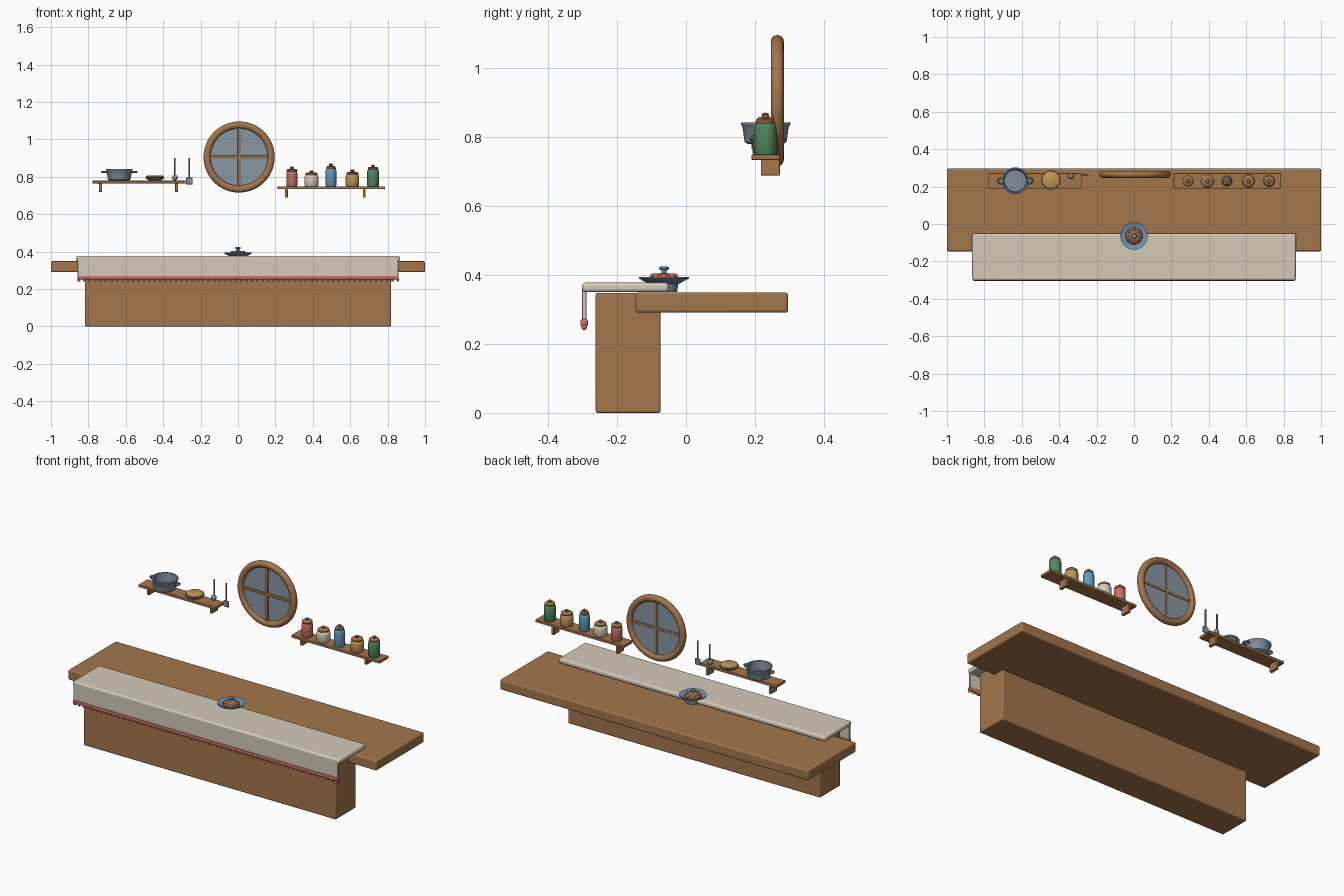
import bpy, bmesh
from math import pi, cos, sin, radians
from mathutils import Matrix, Vector

cube = bpy.data.objects.get("Cube")
if cube:
    bpy.data.objects.remove(cube, do_unlink=True)


def material(name, r, g, b):
    m = bpy.data.materials.new(name)
    m.use_nodes = True
    m.diffuse_color = (r, g, b, 1)
    bsdf = next(n for n in m.node_tree.nodes if n.type == 'BSDF_PRINCIPLED')
    bsdf.inputs["Base Color"].default_value = (r, g, b, 1)
    return m


WOOD = material("warm wood", .37, .18, .072)
CLOTH = material("cream cloth", .66, .59, .48)
STEEL = material("blue grey metal", .21, .27, .33)
GLASS = material("window glass", .25, .31, .37)
RED = material("coral red", .55, .16, .13)
BLUE = material("sky blue", .12, .32, .52)
YELLOW = material("honey yellow", .53, .31, .09)
GREEN = material("leaf green", .08, .25, .11)


def finish(name, bm, mat, loc=(0, 0, 0)):
    """Turn a bmesh into a smooth object with sharp edges kept."""
    bmesh.ops.recalc_face_normals(bm, faces=bm.faces[:])
    me = bpy.data.meshes.new(name)
    bm.to_mesh(me)
    bm.free()
    me.materials.append(mat)
    me.shade_smooth()
    me.set_sharp_from_angle(angle=radians(35))
    ob = bpy.data.objects.new(name, me)
    ob.location = loc
    bpy.context.collection.objects.link(ob)
    return ob


def box(name, x, y, z, mat, bevel=.003):
    """Rounded box from (low, high) pairs on each axis."""
    bm = bmesh.new()
    bmesh.ops.create_cube(bm, size=1)
    size = [b - a for a, b in (x, y, z)]
    bmesh.ops.scale(bm, vec=size, verts=bm.verts[:])
    ob = finish(name, bm, mat, [(a + b) / 2 for a, b in (x, y, z)])
    if bevel:
        mod = ob.modifiers.new("rounding", 'BEVEL')
        mod.width = bevel
        mod.segments = 3
    return ob


def lathe(name, profile, loc, mat, steps=32):
    """Spin a (radius, height) profile about z."""
    bm = bmesh.new()
    verts = [bm.verts.new((r, 0, h)) for r, h in profile]
    edges = [bm.edges.new(pair) for pair in zip(verts, verts[1:])]
    bmesh.ops.spin(bm, geom=verts + edges, cent=(0, 0, 0), axis=(0, 0, 1),
                   angle=2 * pi, steps=steps)
    bmesh.ops.remove_doubles(bm, verts=bm.verts[:], dist=1e-5)
    return finish(name, bm, mat, loc)


def ring(name, major, minor, loc, mat, steps=48, sides=14):
    circle = [(major + minor * cos(2 * pi * i / sides), minor * sin(2 * pi * i / sides))
              for i in range(sides + 1)]
    return lathe(name, circle, loc, mat, steps)


def beads(name, points, radius, mat):
    bm = bmesh.new()
    for p in points:
        bmesh.ops.create_icosphere(bm, subdivisions=2, radius=radius,
                                   matrix=Matrix.Translation(Vector(p)))
    return finish(name, bm, mat)


# Counter: solid base and overhanging worktop
box("counter_base", (-.818, .818), (-.262, -.074), (0, .348), WOOD, .006)
box("worktop", (-1, 1), (-.146, .296), (.291, .349), WOOD, .007)

# Table runner with hanging front and beaded trim
box("cloth_top", (-.865, .865), (-.301, -.05), (.35, .378), CLOTH, .01)
box("cloth_drape", (-.857, .857), (-.301, -.289), (.262, .37), CLOTH, .003)
box("cloth_trim", (-.859, .859), (-.306, -.285), (.251, .271), RED, .004)
beads("trim_beads", [(-.85 + i * .0289, -.2955, .248) for i in range(60)], .008, RED)

# Serving dish with food
DISH = (0, -.064, .35)
lathe("dish_foot", [(0, 0), (.038, 0), (.042, .027), (0, .027)], DISH, STEEL)
lathe("dish_plate", [(0, .024), (.042, .024), (.073, .04), (.073, .043),
                     (.045, .033), (0, .033)], DISH, STEEL)
lathe("dish_rim", [(.058, .0375), (.072, .0435), (.072, .0445), (.058, .0395)], DISH, BLUE)
lathe("food_mound", [(.046, .032), (.044, .04), (.03, .05), (.014, .055), (0, .056)], DISH, WOOD)
beads("food_pieces", [(.032 * cos(i * pi / 4), -.064 + .032 * sin(i * pi / 4), .396)
                      for i in range(8)], .009, RED)
lathe("food_topping", [(.007, .052), (.007, .064), (.014, .066), (.015, .07),
                       (.012, .074), (0, .075)], DISH, BLUE, 20)

# Round window
WIN = (.006, .265, .906)
frame = ring("window_frame", .171, .019, WIN, WOOD, 64, 20)
pane = lathe("window_pane", [(0, -.003), (.168, -.003), (.168, .003), (0, .003)], WIN, GLASS, 48)
for ob in (frame, pane):
    ob.rotation_euler.x = pi / 2
box("window_bar_upright", (-.002, .014), (.254, .272), (.746, 1.066), WOOD, .003)
box("window_bar_level", (-.154, .166), (.254, .272), (.898, .914), WOOD, .003)

# Wall shelves on brackets
for side, x0, x1, top, brackets in (("right", -.778, -.28, .78, (-.735, -.328)),
                                    ("left", .212, .786, .749, (.258, .675))):
    box(side + "_shelf", (x0, x1), (.19, .272), (top - .015, top), WOOD, .002)
    for i, x in enumerate(brackets):
        box(f"{side}_shelf_bracket_{i + 1}", (x - .008, x + .008), (.217, .272),
            (top - .06, top - .014), WOOD, .002)

# Storage jars: name, x, radius, body height, lid radius, colour
for label, x, r, h, lid, mat in (("red", .288, .030, .082, .029, RED),
                                 ("cream", .393, .037, .062, .032, CLOTH),
                                 ("blue", .497, .029, .098, .025, BLUE),
                                 ("yellow", .612, .036, .066, .032, YELLOW),
                                 ("green", .722, .032, .092, .028, GREEN)):
    base = (x, .23, .749)
    lathe(label + "_jar", [(0, 0), (r * .9, 0), (r, .006), (r, h - .014),
                           (r * .9, h - .004), (r * .75, h), (0, h)], base, mat)
    lathe(label + "_jar_lid", [(0, h - .002), (lid * .92, h - .002), (lid, h + .002), (lid, h + .006),
                               (lid * .8, h + .011), (.008, h + .013), (.011, h + .018),
                               (.008, h + .023), (0, h + .024)], base, WOOD, 24)

# Cooking pot with two loop handles
POT = (-.635, .231, .78)
lathe("pot", [(0, 0), (.052, 0), (.061, .006), (.067, .05), (.072, .057), (.072, .062),
              (.064, .062), (.058, .01), (0, .007)], POT, STEEL, 40)
for name, s in (("pot_handle_right", -1), ("pot_handle_left", 1)):
    ring(name, .016, .0045, (POT[0] + s * .077, POT[1], .826), STEEL, 20, 8)

# Bowl with a golden loaf
BOWL = (-.444, .235, .78)
lathe("bowl", [(0, 0), (.034, 0), (.038, .006), (.052, .012), (.052, .015), (0, .015)], BOWL, STEEL)
lathe("loaf", [(.044, .014), (.048, .018), (.047, .023), (.041, .027), (0, .028)], BOWL, YELLOW)

# Ladle and spatula hung beside the shelf
for name, x, low in (("ladle_handle", -.337, .785), ("spatula_handle", -.26, .79)):
    lathe(name, [(0, low), (.004, low), (.004, .9), (0, .902)], (x, .262, 0), STEEL, 10)
beads("ladle_bowl", [(-.337, .257, .796)], .016, STEEL)
box("spatula_blade", (-.277, -.243), (.258, .266), (.76, .796), STEEL, .003)
